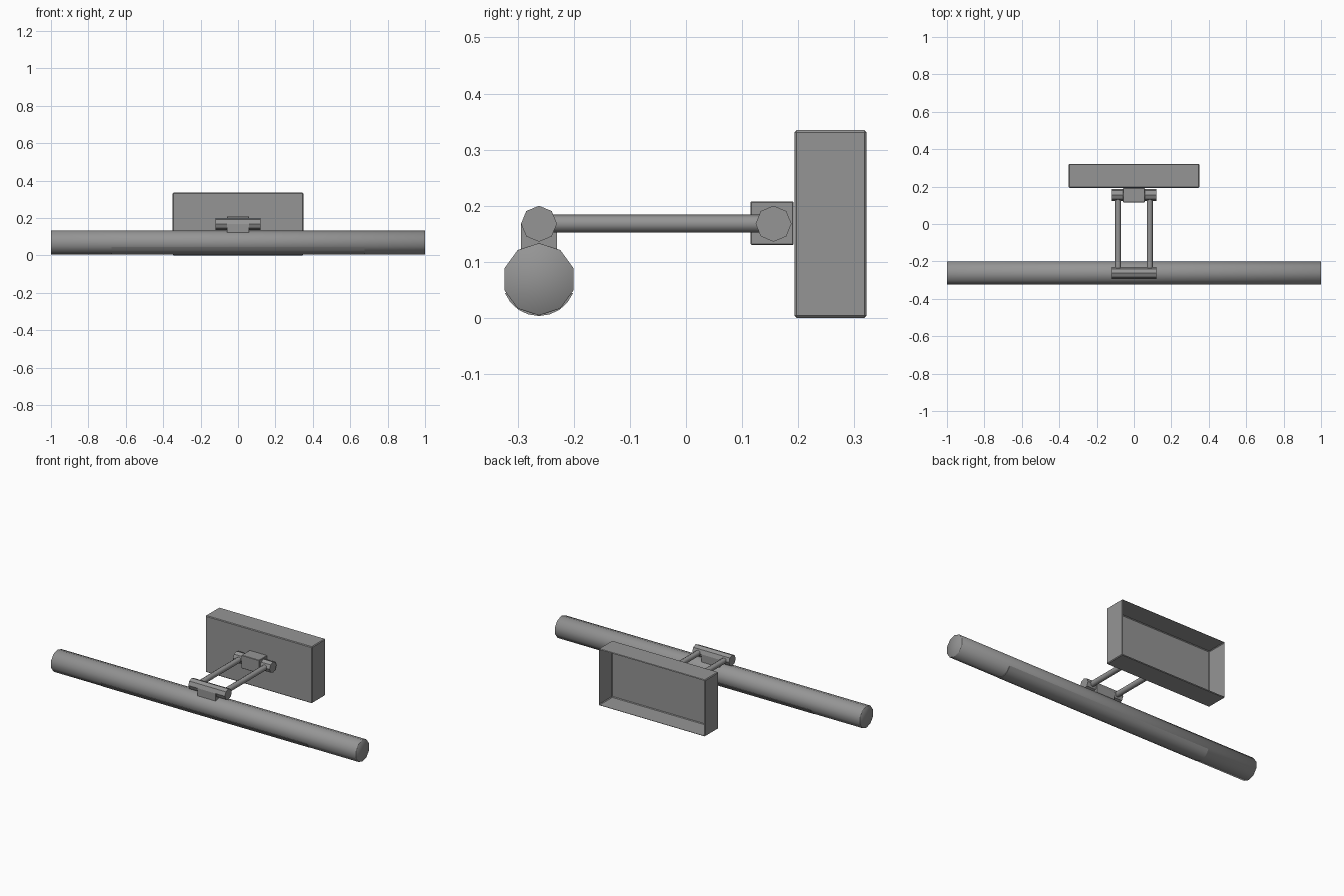
import bpy, bmesh, math
from mathutils import Vector

if "Cube" in bpy.data.objects:
    bpy.data.objects.remove(bpy.data.objects["Cube"])

metal = bpy.data.materials.new("dark_metal")
metal.diffuse_color = (0.3, 0.3, 0.3, 1)
metal.use_nodes = True
metal.node_tree.nodes["Principled BSDF"].inputs["Base Color"].default_value = metal.diffuse_color


def finish(name, bm, smooth=None):
    bmesh.ops.recalc_face_normals(bm, faces=bm.faces)
    mesh = bpy.data.meshes.new(name)
    bm.to_mesh(mesh)
    bm.free()
    mesh.materials.append(metal)
    ob = bpy.data.objects.new(name, mesh)
    bpy.context.collection.objects.link(ob)
    if smooth:
        bpy.ops.object.select_all(action='DESELECT')
        ob.select_set(True)
        bpy.context.view_layer.objects.active = ob
        bpy.ops.object.shade_smooth_by_angle(angle=math.radians(smooth))
    return ob


def box(name, lo, hi, bevel=0.0, open_back=False):
    lo, hi = Vector(lo), Vector(hi)
    bm = bmesh.new()
    bmesh.ops.create_cube(bm, size=1)
    for v in bm.verts:
        v.co = (lo + hi) / 2 + v.co * (hi - lo)
    if bevel:
        bmesh.ops.bevel(bm, geom=bm.edges[:], offset=bevel, segments=1,
                        profile=0.5, affect='EDGES')
    if open_back:
        back = max(bm.faces, key=lambda f: f.calc_center_median().y)
        bmesh.ops.delete(bm, geom=[back], context='FACES')
    return finish(name, bm)


def rod(name, start, end, radius, sides, smooth=None, bevel=0.0, arc=(0, 360)):
    """Prism along x or y; angles are measured from straight up."""
    start, end = Vector(start), Vector(end)
    axis = (end - start).normalized()
    up = Vector((0, 0, 1))
    side = up.cross(axis)
    full = arc[1] - arc[0] == 360
    ring = []
    for i in range(sides if full else sides + 1):
        a = math.radians(arc[0] + (arc[1] - arc[0]) * i / sides)
        ring.append(radius * (math.cos(a) * up + math.sin(a) * side))
    bm = bmesh.new()
    face = bm.faces.new([bm.verts.new(start + p) for p in ring])
    res = bmesh.ops.extrude_face_region(bm, geom=[face], use_keep_orig=True)
    moved = [g for g in res['geom'] if isinstance(g, bmesh.types.BMVert)]
    bmesh.ops.translate(bm, verts=moved, vec=end - start)
    bmesh.ops.recalc_face_normals(bm, faces=bm.faces)
    if bevel:
        rims = [e for e in bm.edges if abs((e.verts[0].co - e.verts[1].co).dot(axis)) < 1e-6]
        bmesh.ops.bevel(bm, geom=rims, offset=bevel, segments=1,
                        profile=0.5, affect='EDGES')
    return finish(name, bm, smooth)


LAMP_Y, HINGE_Y, ARM_Z, LAMP_Z = -0.262, 0.156, 0.168, 0.069

# Wall box, a shell open at the back
box("wall_box", (-0.349, 0.193, 0.0), (0.349, 0.322, 0.335), 0.004, True)

# Lamp tube and the rounder diffuser strip along its underside
rod("lamp_tube", (-1, LAMP_Y, LAMP_Z), (1, LAMP_Y, LAMP_Z), 0.0645, 10, 60, 0.001)
rod("diffuser", (-0.675, LAMP_Y, LAMP_Z), (0.675, LAMP_Y, LAMP_Z), 0.0655, 8, 30,
    arc=(112, 248))

# Front pivot with its saddle on the tube
rod("front_pivot", (-0.12, LAMP_Y, ARM_Z), (0.12, LAMP_Y, ARM_Z), 0.032, 8)
box("front_saddle", (-0.06, LAMP_Y - 0.032, 0.10), (0.06, LAMP_Y + 0.032, ARM_Z))

# Rear hinge block against the wall box
box("rear_block", (-0.058, 0.115, 0.13), (0.058, 0.192, 0.208), 0.002)

# Rear pivots and arms, one of each per side
for label, s in (("left", -1), ("right", 1)):
    rod("rear_pivot_" + label, (s * 0.05, HINGE_Y, ARM_Z), (s * 0.12, HINGE_Y, ARM_Z), 0.032, 8)
    rod("arm_" + label, (s * 0.085, LAMP_Y, ARM_Z), (s * 0.085, HINGE_Y, ARM_Z), 0.016, 8, 50)
